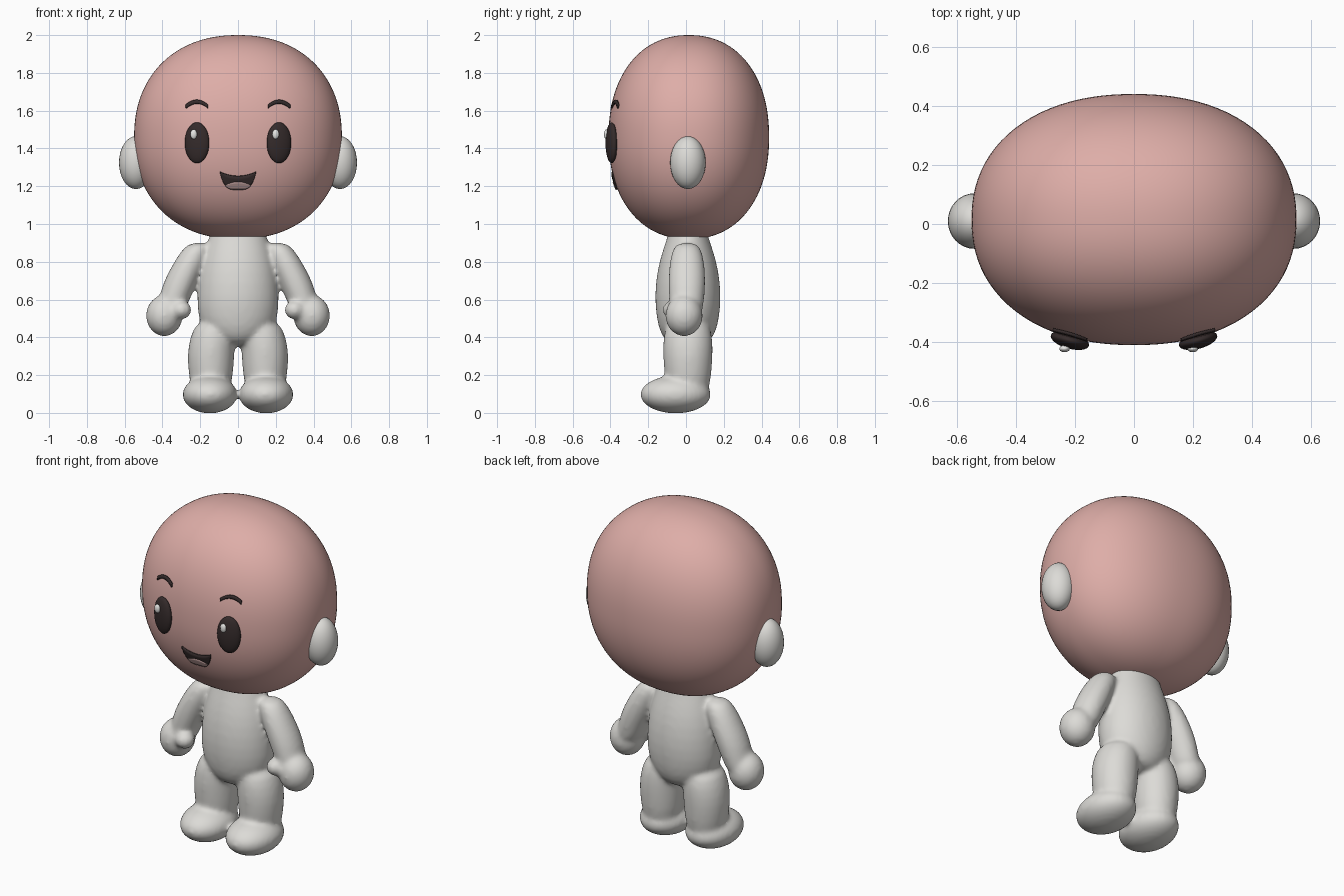
import bpy, bmesh, math
from mathutils import Matrix, Vector

cube = bpy.data.objects.get("Cube")
if cube:
    bpy.data.objects.remove(cube)


def material(name, rgb):
    m = bpy.data.materials.new(name)
    m.use_nodes = True
    m.diffuse_color = (*rgb, 1)
    m.node_tree.nodes["Principled BSDF"].inputs["Base Color"].default_value = (*rgb, 1)
    return m


PINK = material("pink_skin", (0.73, 0.42, 0.39))
PALE = material("pale_grey", (0.72, 0.71, 0.68))
DARK = material("dark_brown", (0.035, 0.024, 0.024))
WHITE = material("highlight_white", (0.8, 0.8, 0.78))
TONGUE = material("tongue_pink", (0.42, 0.28, 0.27))


def finish(bm, name, mat):
    bmesh.ops.recalc_face_normals(bm, faces=bm.faces)
    for f in bm.faces:
        f.smooth = True
    me = bpy.data.meshes.new(name)
    bm.to_mesh(me)
    bm.free()
    me.materials.append(mat)
    ob = bpy.data.objects.new(name, me)
    bpy.context.scene.collection.objects.link(ob)
    return ob


def blob(bm, centre, radii, turn=0.0, axis="Z", segs=32):
    """Ellipsoid added to a bmesh."""
    mat = (Matrix.Translation(centre) @ Matrix.Rotation(turn, 4, axis)
           @ Matrix.Diagonal((*radii, 1)))
    bmesh.ops.create_uvsphere(bm, u_segments=segs, v_segments=segs // 2, radius=1, matrix=mat)


def ellipsoid(name, mat, *args, **kw):
    bm = bmesh.new()
    blob(bm, *args, **kw)
    return finish(bm, name, mat)


def loft(bm, rings, side=1, n=24):
    """Closed tube through level elliptical rings (x, y, z, rx, ry)."""
    loops = []
    for x, y, z, rx, ry in rings:
        loops.append([bm.verts.new((side * x + rx * math.cos(a), y + ry * math.sin(a), z))
                      for a in (math.tau * i / n for i in range(n))])
    for lo, hi in zip(loops, loops[1:]):
        for i in range(n):
            j = (i + 1) % n
            bm.faces.new((lo[i], lo[j], hi[j], hi[i]))
    bm.faces.new(loops[0][::-1])
    bm.faces.new(loops[-1])


# Head: rounded, slightly squarish ellipsoid
HEAD_C, HEAD_R, POWER = Vector((0, 0.015, 1.46)), Vector((0.55, 0.425, 0.54)), 2.2
bm = bmesh.new()
bmesh.ops.create_uvsphere(bm, u_segments=96, v_segments=64, radius=1)
for v in bm.verts:
    k = sum(abs(c) ** POWER for c in v.co) ** (-1 / POWER)
    v.co = HEAD_C + Vector([c * k * r for c, r in zip(v.co, HEAD_R)])
finish(bm, "head", PINK)


def face_y(x, z):
    """Front surface of the head."""
    rest = 1 - abs(x / HEAD_R.x) ** POWER - abs((z - HEAD_C.z) / HEAD_R.z) ** POWER
    return HEAD_C.y - HEAD_R.y * max(rest, 0) ** (1 / POWER)


def plate(name, mat, cx, half, low, high, lift, cols=24, rows=4):
    """Thin plate on the face between two curves low(u), high(u), u in -1..1."""
    bm = bmesh.new()
    grid = []
    for i in range(cols + 1):
        u = 2 * i / cols - 1
        x = cx + half * u
        zs = [low(u) + (high(u) - low(u)) * j / rows for j in range(rows + 1)]
        grid.append([bm.verts.new((x, face_y(x, z) - lift, z)) for z in zs])
    for a, b in zip(grid, grid[1:]):
        for j in range(rows):
            bm.faces.new((a[j], b[j], b[j + 1], a[j + 1]))
    ob = finish(bm, name, mat)
    sol = ob.modifiers.new("thickness", "SOLIDIFY")
    sol.thickness, sol.offset = 0.009, 0
    bpy.context.view_layer.objects.active = ob
    ob.select_set(True)
    bpy.ops.object.shade_smooth_by_angle(angle=math.radians(40))
    ob.select_set(False)


# Mouth and tongue
def mouth_low(u):
    return 1.182 + 0.088 * u ** 4


plate("mouth", DARK, 0, 0.095, mouth_low, lambda u: 1.254 + 0.022 * u * u, 0.004)
plate("tongue", TONGUE, 0, 0.066, lambda u: mouth_low(0.69 * u) + 0.002,
      lambda u: 1.224 - 0.018 * u * u, 0.007)

# Eyes, highlights, brows and ears
for side, word in ((1, "left"), (-1, "right")):
    ex = 0.217 * side
    ellipsoid(word + "_eye", DARK, (ex, -0.394, 1.43), (0.067, 0.028, 0.108), turn=0.27 * side)
    ellipsoid(word + "_eye_highlight", WHITE, (ex - 0.018, -0.422, 1.475),
              (0.018, 0.012, 0.026), segs=20)
    plate(word + "_eyebrow", DARK, ex, 0.058, lambda u: 1.612 + 0.025 * (1 - u * u),
          lambda u: 1.632 + 0.025 * (1 - u * u), 0.010, rows=2)
    ellipsoid(word + "_ear", PALE, (0.54 * side, 0.01, 1.325), (0.09, 0.094, 0.14))

# Body: overlapping volumes fused into one soft skin
bm = bmesh.new()
loft(bm, [(0, 0.01, 0.35, 0.08, 0.09), (0, 0.01, 0.41, 0.17, 0.145),
          (0, 0.01, 0.50, 0.215, 0.168), (0, 0.01, 0.62, 0.22, 0.178),
          (0, 0.01, 0.75, 0.208, 0.165), (0, 0.01, 0.86, 0.178, 0.135),
          (0, 0.01, 0.94, 0.150, 0.105), (0, 0.01, 1.02, 0.130, 0.09)])
for side in (1, -1):
    # leg and foot
    loft(bm, [(0.145, 0.01, 0.08, 0.10, 0.11), (0.143, 0.01, 0.20, 0.118, 0.125),
              (0.145, 0.01, 0.30, 0.126, 0.133), (0.135, 0.01, 0.40, 0.122, 0.133),
              (0.115, 0.01, 0.50, 0.10, 0.11)], side)
    blob(bm, (0.149 * side, -0.055, 0.097), (0.146, 0.189, 0.1))
    # arm, hand and thumb
    loft(bm, [(0.375, 0, 0.50, 0.08, 0.085), (0.345, 0.003, 0.58, 0.08, 0.092),
              (0.31, 0.005, 0.68, 0.092, 0.1), (0.268, 0.005, 0.77, 0.088, 0.096),
              (0.23, 0.005, 0.85, 0.078, 0.084), (0.205, 0.005, 0.905, 0.055, 0.055)], side)
    blob(bm, (0.39 * side, -0.01, 0.515), (0.098, 0.1, 0.11))
    blob(bm, (0.3 * side, -0.07, 0.545), (0.055, 0.055, 0.05), turn=0.5 * side)
body = finish(bm, "body", PALE)
sub = body.modifiers.new("round", "SUBSURF")
sub.levels = sub.render_levels = 1
fuse = body.modifiers.new("fuse", "REMESH")
fuse.mode, fuse.voxel_size, fuse.use_smooth_shade = "VOXEL", 0.012, True
soft = body.modifiers.new("soften", "SMOOTH")
soft.factor, soft.iterations = 0.5, 12
